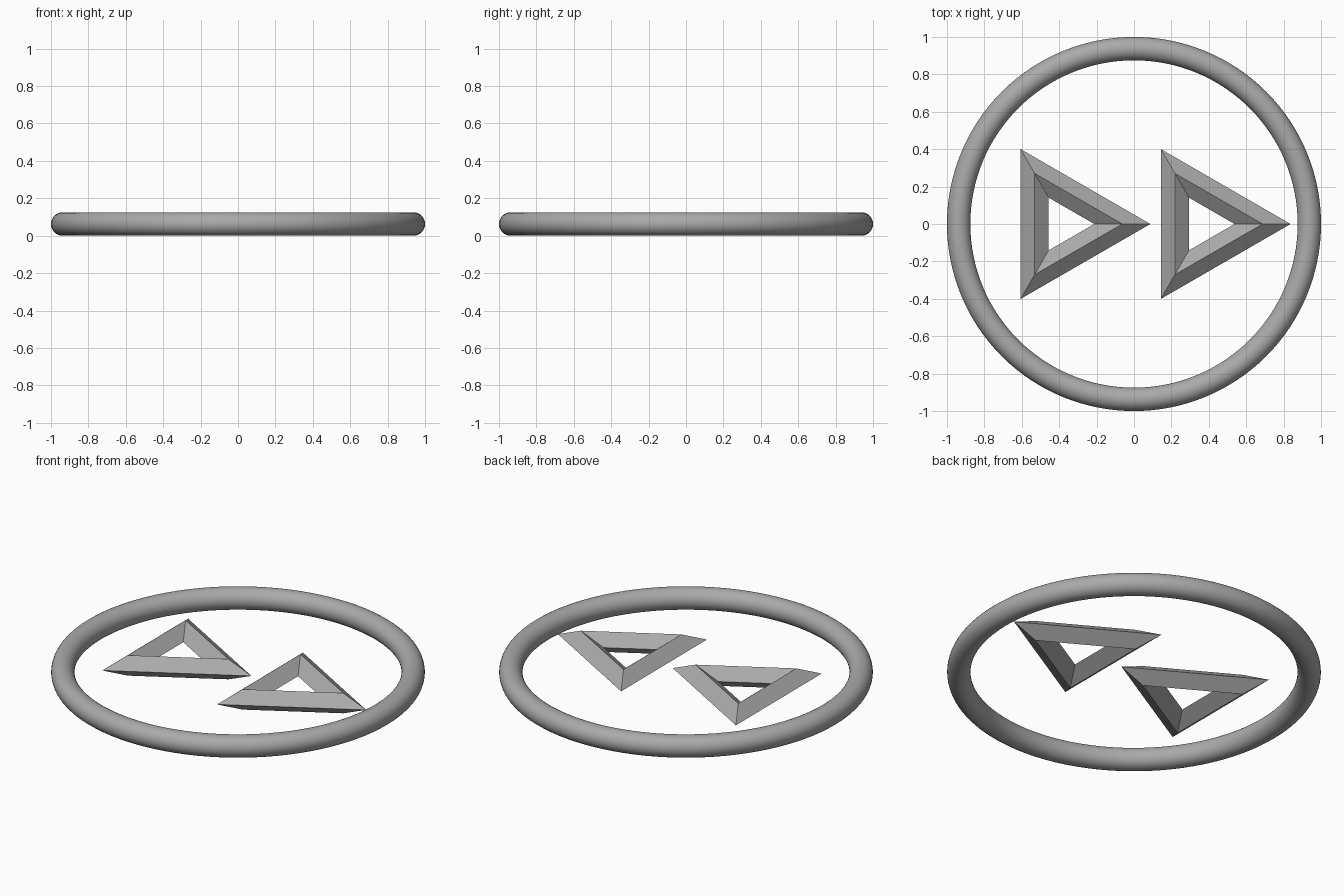
import bpy

cube = bpy.data.objects.get("Cube")
if cube:
    bpy.data.objects.remove(cube, do_unlink=True)

# One plain grey for every part
GREY = (0.4, 0.4, 0.4, 1.0)
grey = bpy.data.materials.new("plain_grey")
grey.use_nodes = True
grey.diffuse_color = GREY
for node in grey.node_tree.nodes:
    if node.type == 'BSDF_PRINCIPLED':
        node.inputs["Base Color"].default_value = GREY

MID_Z = 0.0625  # shared centre plane


def torus(name, x, major, minor, around, section, height=None):
    """Swept ring; few segments give a faceted polygon frame."""
    bpy.ops.mesh.primitive_torus_add(
        major_radius=major, minor_radius=minor,
        major_segments=around, minor_segments=section,
        location=(x, 0, MID_Z))
    obj = bpy.context.object
    obj.name = name
    obj.data.name = name
    # Flatten the section to the wanted half height
    if height:
        for v in obj.data.vertices:
            v.co.z *= height / minor
    obj.data.materials.append(grey)
    return obj


# Round outer ring, smooth
torus("outer_ring", 0, 0.9375, 0.0625, 128, 32)
bpy.ops.object.shade_smooth()

# Two triangular frames with a flattened diamond section, pointing to +x
for name, x in (("right_triangle", -0.375), ("left_triangle", 0.375)):
    torus(name, x, 0.3125, 0.15, 3, 4, height=0.06)
    bpy.ops.object.shade_flat()
